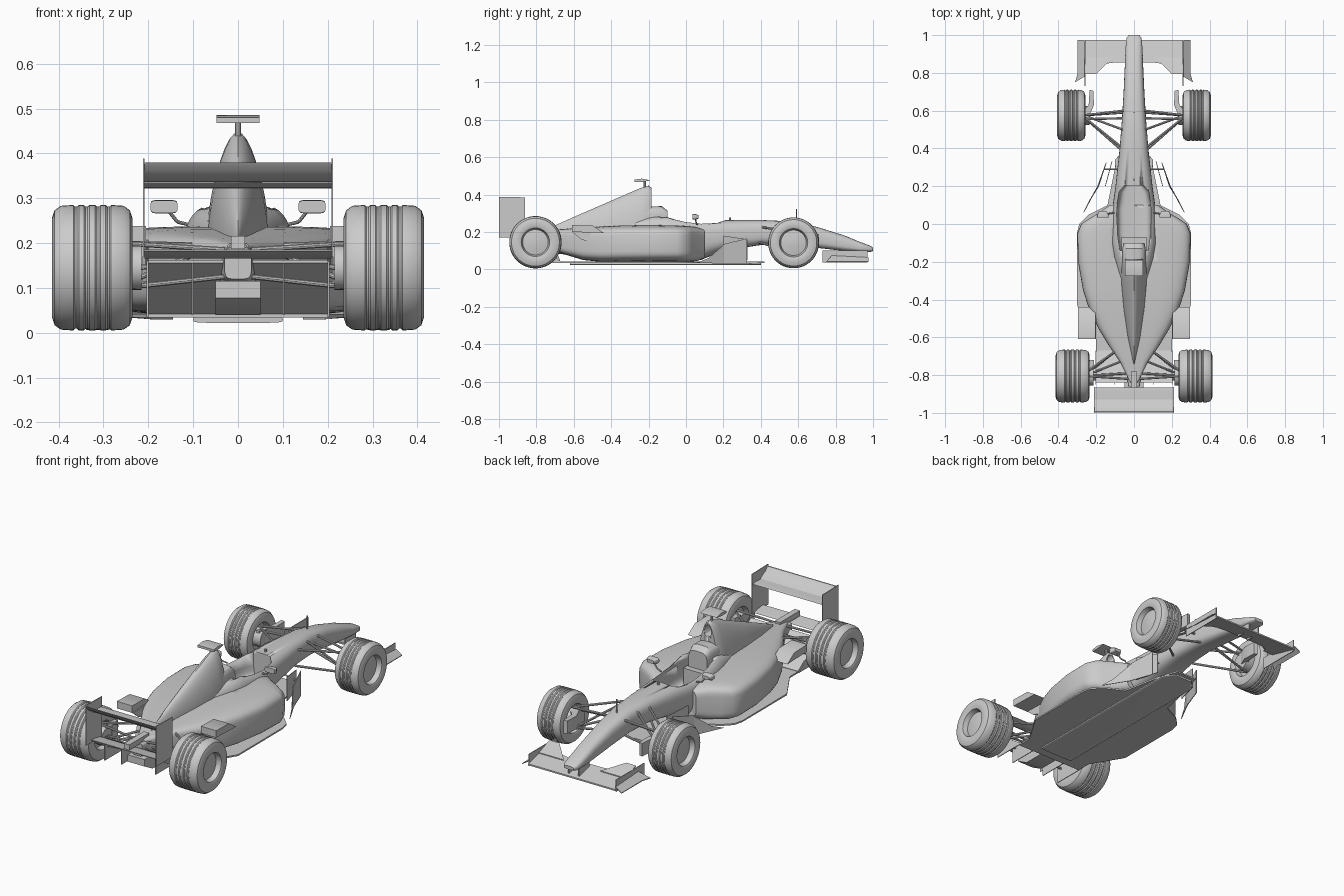
import bpy, bmesh, math
from mathutils import Vector


def finish(name, bm, mirror=False, angle=35):
    bmesh.ops.recalc_face_normals(bm, faces=bm.faces)
    me = bpy.data.meshes.new(name)
    bm.to_mesh(me)
    bm.free()
    ob = bpy.data.objects.new(name, me)
    bpy.context.collection.objects.link(ob)
    bpy.ops.object.select_all(action='DESELECT')
    ob.select_set(True)
    bpy.context.view_layer.objects.active = ob
    if mirror:
        ob.modifiers.new("Mirror", 'MIRROR')
        bpy.ops.object.modifier_apply(modifier="Mirror")
    bpy.ops.object.shade_smooth_by_angle(angle=math.radians(angle))
    return ob


def skin(name, rings, **kw):
    """Join equal rings of points into a capped tube."""
    bm = bmesh.new()
    vs = [[bm.verts.new(p) for p in r] for r in rings]
    n = len(vs[0])
    for a, b in zip(vs, vs[1:]):
        for i in range(n):
            bm.faces.new((a[i], a[(i + 1) % n], b[(i + 1) % n], b[i]))
    bm.faces.new(vs[0])
    bm.faces.new(vs[-1])
    return finish(name, bm, **kw)


def loft(name, stations, e=3.0, n=36, **kw):
    """Superellipse sections: y, half width, bottom, widest height, top."""
    rings = []
    for y, w, zb, zc, zt in stations:
        ring = []
        for i in range(n):
            t = 2 * math.pi * i / n
            c, s = math.cos(t), math.sin(t)
            x = math.copysign(abs(c) ** (2 / e), c) * w
            z = math.copysign(abs(s) ** (2 / e), s)
            ring.append((x, y, zc + z * ((zt - zc) if z > 0 else (zc - zb))))
        rings.append(ring)
    return skin(name, rings, **kw)


def slab(name, pts, vec, mirror=False):
    """Extrude a polygon by a vector."""
    vec = Vector(vec)
    return skin(name, [pts, [Vector(p) + vec for p in pts]], mirror=mirror)


def box(name, lo, hi, mirror=False):
    (a, b, c), (d, e, f) = lo, hi
    return slab(name, [(a, b, c), (d, b, c), (d, e, c), (a, e, c)], (0, 0, f - c), mirror)


def rod(name, a, b, r=0.006, mirror=True, n=10):
    a, b = Vector(a), Vector(b)
    q = (b - a).to_track_quat('Z', 'Y')
    circ = [q @ Vector((r * math.cos(2 * math.pi * i / n), r * math.sin(2 * math.pi * i / n), 0)) for i in range(n)]
    return skin(name, [[a + c for c in circ], [b + c for c in circ]], mirror=mirror)


def cut(obs, cutter):
    for ob in obs:
        m = ob.modifiers.new("Cut", 'BOOLEAN')
        m.operation, m.object, m.solver = 'DIFFERENCE', cutter, 'EXACT'
        bpy.context.view_layer.objects.active = ob
        bpy.ops.object.modifier_apply(modifier="Cut")
    bpy.data.objects.remove(cutter)


def wheel(name, x0, x1, y, z, R, n=48):
    """Grooved tyre and dished rim, turned about the x axis."""
    w = x1 - x0
    prof = [(x0 + .03, .004), (x0 + .03, .068), (x0 + .004, .076), (x0, .085), (x0, R - .03), (x0 + .006, R - .012), (x0 + .02, R - .002)]
    for f in (.3, .43, .57, .7):
        g = x0 + f * w
        prof += [(g - .006, R), (g - .002, R - .004), (g + .002, R - .004), (g + .006, R)]
    prof += [(x1 - .02, R - .002), (x1 - .006, R - .012), (x1, R - .03), (x1, .085), (x1 - .004, .076), (x1 - .03, .068), (x1 - .022, .02), (x1 - .022, .004)]
    skin(name, [[(x, y + r * math.cos(2 * math.pi * i / n), z + r * math.sin(2 * math.pi * i / n))
                 for i in range(n)] for x, r in prof], mirror=True)


wheel("front_wheel", .257, .407, .575, .142, .136)
wheel("rear_wheel", .235, .415, -.805, .145, .14)

# Nose and cockpit tub
tub = loft("tub", [
    (1.0, .028, .098, .107, .117), (.985, .04, .093, .108, .126), (.93, .045, .093, .115, .147),
    (.85, .048, .098, .13, .18), (.7, .055, .115, .16, .227), (.55, .064, .13, .19, .257),
    (.4, .076, .13, .19, .264), (.2, .098, .1, .18, .264), (.08, .115, .05, .17, .262),
    (0, .12, .045, .17, .268), (-.1, .12, .045, .18, .292), (-.18, .108, .045, .18, .285),
    (-.3, .075, .05, .17, .262), (-.5, .045, .08, .15, .23), (-.84, .025, .11, .16, .2)], e=3)

# Side pods, tapering to the tail
pods = loft("side_pods", [
    (.1, .13, .06, .14, .215), (.06, .185, .045, .14, .225), (.03, .235, .042, .14, .23), (0, .28, .04, .14, .233),
    (-.05, .3, .04, .14, .235), (-.2, .296, .04, .14, .237), (-.35, .27, .04, .14, .235),
    (-.45, .238, .04, .14, .23), (-.55, .19, .05, .14, .224), (-.65, .13, .08, .15, .216),
    (-.73, .075, .11, .16, .21), (-.83, .025, .14, .17, .2)], e=5, n=48)

# Cockpit opening
cut([tub, pods], loft("cockpit_cutter", [
    (.205, .05, .13, .25, .5), (.17, .078, .13, .25, .5), (.08, .09, .13, .25, .5),
    (-.05, .088, .13, .25, .5), (-.14, .075, .13, .25, .5)], e=6))
box("seat", (-.065, -.145, .12), (.065, -.07, .22))
loft("headrest", [(-.1, .055, .15, .25, .315), (-.13, .062, .15, .25, .338), (-.22, .06, .15, .25, .335)], e=4)

# Engine cover with air intake
cover = loft("engine_cover", [
    (-.185, .058, .15, .2, .437), (-.2, .066, .15, .2, .448), (-.24, .07, .15, .2, .436),
    (-.32, .068, .15, .2, .402), (-.45, .056, .15, .2, .345), (-.6, .034, .15, .2, .28),
    (-.7, .014, .15, .18, .235), (-.74, .006, .15, .18, .215)], e=1.75)
cut([cover], loft("intake_cutter", [(-.15, .023, .36, .385, .43), (-.24, .018, .365, .39, .42)], e=2))

# Camera pod
rod("camera_stalk", (0, -.22, .43), (0, -.22, .475), .007, False)
slab("camera_pod", [(-.048, -.19, .476), (-.048, -.235, .485), (-.048, -.275, .48), (-.048, -.275, .468), (-.048, -.23, .468)], (.096, 0, 0))

# Floor, plank and diffuser
half = [(.06, .42), (.1, .3), (.14, .1), (.24, .05), (.29, 0), (.302, -.05), (.302, -.43), (.2, -.6), (.2, -.68)]
slab("floor", [(x, y, .034) for x, y in half] + [(-x, y, .034) for x, y in half[::-1]], (0, 0, .008))
loft("plank", [(.4, .05, .024, .03, .036), (.34, .1, .022, .03, .036), (-.62, .1, .022, .03, .036)], e=5)
slab("diffuser", [(-.2, -.67, .036), (-.2, -.84, .155), (-.2, -.84, .162), (-.2, -.67, .044)], (.4, 0, 0))
slab("diffuser_fin", [(.1, -.67, .04), (.1, -.85, .04), (.1, -.85, .155), (.1, -.82, .15)], (.004, 0, 0), True)
slab("diffuser_side", [(.2, -.67, .035), (.2, -.85, .035), (.2, -.85, .16), (.2, -.82, .16)], (.004, 0, 0), True)
slab("diffuser_channel", [(-.05, -.67, .04), (-.05, -.8, .04), (-.05, -.87, .078), (-.05, -.87, .115), (-.05, -.7, .115)], (.1, 0, 0))
loft("gearbox", [(-.55, .06, .07, .13, .2), (-.75, .045, .09, .14, .195), (-.86, .03, .12, .16, .19)], e=5)
box("crash_structure", (-.016, -.95, .187), (.016, -.78, .216))

# Flip-up boxes behind the pods
slab("flip_up", [(.205, -.44, .195), (.205, -.61, .2), (.205, -.61, .238), (.205, -.5, .235)], (.092, 0, 0), True)
slab("flip_up_support", [(.2, -.36, .1), (.2, -.56, .16), (.2, -.61, .2), (.2, -.44, .21)], (.006, 0, 0), True)

# Rear wing
slab("rear_wing_endplate", [(.208, -1, .17), (.208, -.862, .17), (.208, -.862, .385), (.208, -1, .388)], (.004, 0, 0), True)
for name, prof in {
    "rear_wing_main": [(-.865, .33), (-.89, .322), (-.925, .324), (-.95, .335), (-.925, .332), (-.89, .334)],
    "rear_wing_flap": [(-.93, .336), (-.96, .343), (-.985, .36), (-.998, .38), (-.992, .38), (-.975, .36), (-.955, .349)],
    "rear_wing_beam": [(-.875, .172), (-.9, .166), (-.955, .182), (-.955, .186), (-.9, .178)],
}.items():
    slab(name, [(-.208, y, z) for y, z in prof], (.416, 0, 0))


# Front wing, rising towards the rear
def wz(y):
    return .042 + (.975 - y) * .25


half = [(.26, .975), (.26, .8), (.2, .8), (.185, .83), (.155, .848), (.1, .855)]
slab("front_wing", [(x, y, wz(y)) for x, y in half] + [(-x, y, wz(y)) for x, y in half[::-1]], (0, 0, .008))
slab("front_wing_flap", [(.11, .885, .072), (.258, .885, .072), (.258, .795, .105), (.2, .795, .105)], (0, 0, .005), True)
slab("front_wing_endplate", [(.258, .97, .036), (.258, .73, .036), (.258, .73, .1), (.258, .97, .1)], (.004, 0, 0), True)
slab("front_wing_outer_plate", [(.262, .975, .06), (.298, .975, .038), (.298, .8, .038), (.312, .75, .038), (.262, .78, .07)], (0, 0, .004), True)
box("front_wing_pillar", (.026, .87, .055), (.034, .96, .115), True)

# Barge boards beside the tub
slab("barge_board", [(.145, .325, .165), (.145, .325, .03), (.19, .2, .03), (.185, .2, .135)], (.004, 0, 0), True)
slab("barge_board_rear", [(.19, .2, .03), (.185, .2, .13), (.235, .12, .06), (.265, .06, .036)], (.004, 0, 0), True)
slab("barge_board_inner", [(.115, .33, .16), (.115, .33, .05), (.15, .2, .05), (.15, .2, .18)], (.004, 0, 0), True)
rod("barge_board_stay", (.07, .29, .14), (.155, .29, .12), .004)

# Mirrors
loft("mirror", [(.035, .03, .267, .281, .295), (.05, .03, .266, .281, .296), (.068, .02, .272, .281, .29)], e=5, mirror=False).location.x = .165
loft("mirror_left", [(.035, .03, .267, .281, .295), (.05, .03, .266, .281, .296), (.068, .02, .272, .281, .29)], e=5).location.x = -.165
rod("mirror_stalk", (.105, .06, .24), (.135, .055, .247), .004)
rod("mirror_stalk_upper", (.135, .055, .247), (.155, .05, .272), .004)

# Suspension arms: inner point, outer point
for name, a, b in [
    ("front_upper_arm_a", (.055, .6, .225), (.27, .575, .2)),
    ("front_upper_arm_b", (.07, .41, .225), (.27, .57, .2)),
    ("front_track_rod", (.055, .56, .2), (.27, .555, .185)),
    ("front_lower_arm_a", (.05, .59, .14), (.27, .575, .09)),
    ("front_lower_arm_b", (.065, .39, .145), (.27, .57, .09)),
    ("front_push_rod", (.06, .5, .235), (.25, .57, .1)),
    ("rear_upper_arm_a", (.03, -.82, .185), (.26, -.805, .2)),
    ("rear_upper_arm_b", (.08, -.66, .195), (.26, -.79, .2)),
    ("rear_lower_arm_a", (.03, -.83, .125), (.26, -.82, .1)),
    ("rear_lower_arm_b", (.08, -.66, .13), (.26, -.8, .1)),
    ("rear_push_rod", (.05, -.72, .195), (.25, -.8, .11)),
    ("rear_drive_shaft", (.03, -.79, .15), (.27, -.805, .145)),
]:
    rod(name, a, b, .006)

# Brake ducts and hubs
slab("front_brake_duct", [(.235, .71, .12), (.215, .705, .12), (.212, .63, .12), (.25, .54, .12), (.27, .54, .12), (.27, .6, .12), (.24, .63, .12)], (0, 0, .07), True)
rod("front_hub", (.235, .575, .142), (.3, .575, .142), .05, n=24)
rod("rear_hub", (.215, -.805, .145), (.28, -.805, .145), .05, n=24)
box("rear_brake_duct", (.212, -.77, .1), (.24, -.72, .2), True)

# Aerial
rod("aerial", (0, .59, .24), (0, .59, .322), .003, False)
rod("sensor", (0, .235, .25), (0, .235, .277), .006, False)
